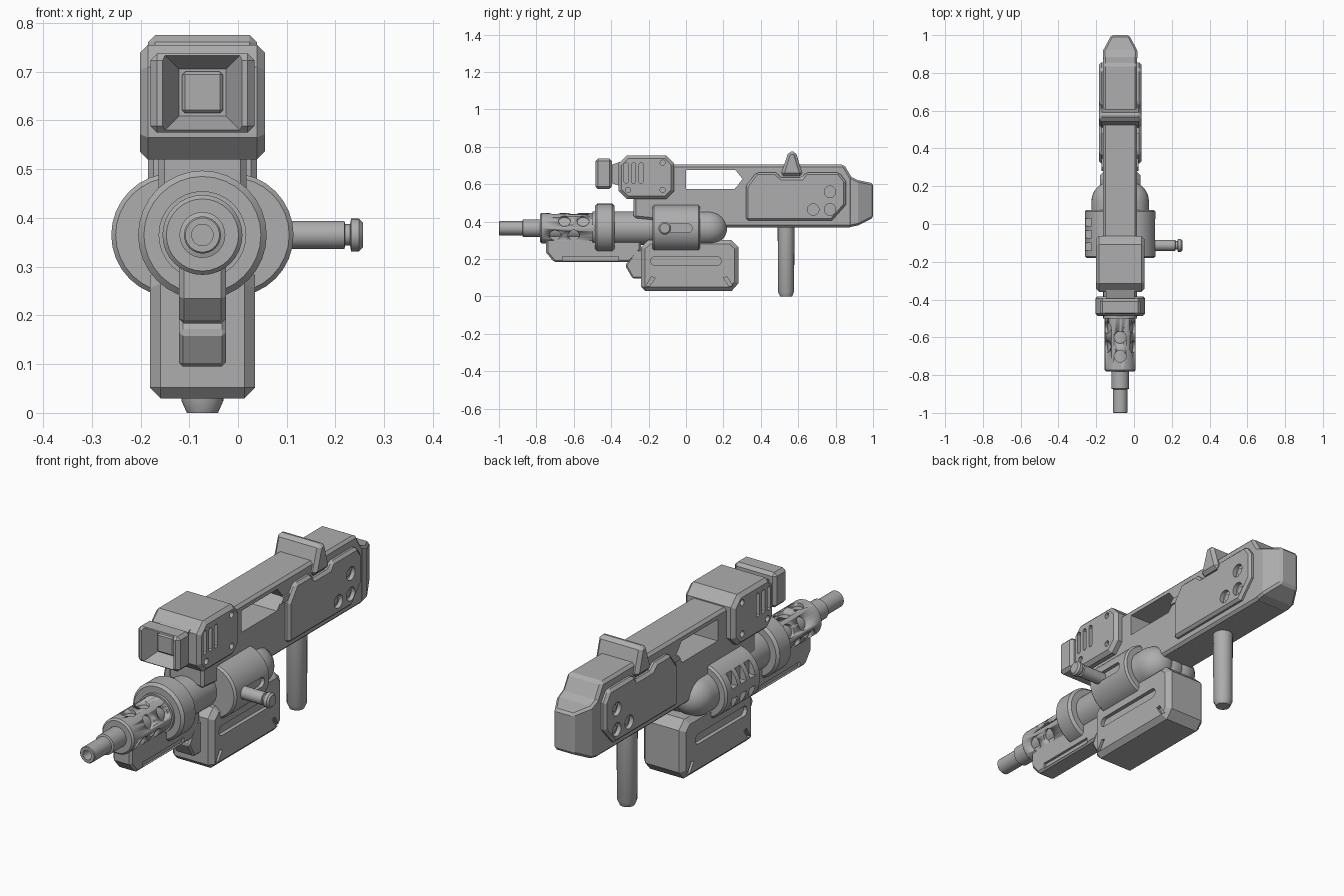
import bpy, bmesh, math
from mathutils import Vector, Matrix

cube = bpy.data.objects.get("Cube")
if cube:
    bpy.data.objects.remove(cube, do_unlink=True)

CX, CZ = -0.073, 0.365          # centre plane and barrel axis

grey = bpy.data.materials.new("gunmetal_grey")
grey.use_nodes = True
GREY = (0.42, 0.42, 0.42, 1)
grey.diffuse_color = GREY
grey.node_tree.nodes["Principled BSDF"].inputs["Base Color"].default_value = GREY


def apply(ob, mod):
    bpy.context.view_layer.objects.active = ob
    bpy.ops.object.modifier_apply(modifier=mod.name)


def finish(name, bm, bevel=0, smooth=False):
    bmesh.ops.remove_doubles(bm, verts=bm.verts, dist=1e-5)
    bmesh.ops.recalc_face_normals(bm, faces=bm.faces)
    me = bpy.data.meshes.new(name)
    bm.to_mesh(me)
    bm.free()
    ob = bpy.data.objects.new(name, me)
    bpy.context.collection.objects.link(ob)
    me.materials.append(grey)
    if bevel:
        mod = ob.modifiers.new("bevel", 'BEVEL')
        mod.width, mod.segments, mod.limit_method = bevel, 1, 'ANGLE'
        mod.angle_limit = math.radians(50)
        apply(ob, mod)
    if smooth:
        bpy.ops.object.select_all(action='DESELECT')
        ob.select_set(True)
        bpy.context.view_layer.objects.active = ob
        bpy.ops.object.shade_smooth_by_angle(angle=math.radians(30))
    return ob


def prism(name, pts, x0, x1, bevel=0):
    """Side outline (y, z) extruded from x0 to x1."""
    bm = bmesh.new()
    face = bm.faces.new([bm.verts.new((x0, y, z)) for y, z in pts])
    ext = bmesh.ops.extrude_face_region(bm, geom=[face])
    verts = [v for v in ext["geom"] if isinstance(v, bmesh.types.BMVert)]
    bmesh.ops.translate(bm, verts=verts, vec=(x1 - x0, 0, 0))
    return finish(name, bm, bevel)


def slab(name, pts, half, bevel=0):
    return prism(name, pts, CX - half, CX + half, bevel)


def rect(y0, y1, z0, z1):
    return [(y0, z0), (y1, z0), (y1, z1), (y0, z1)]


def octagon(y0, y1, z0, z1, c):
    return [(y0 + c, z0), (y1 - c, z0), (y1, z0 + c), (y1, z1 - c),
            (y1 - c, z1), (y0 + c, z1), (y0, z1 - c), (y0, z0 + c)]


def capsule(y, z, length, r, upright=False, n=16):
    pts = []
    for i in range(n):
        a = (i + 0.5) * math.tau / n
        u, v = r * math.cos(a), r * math.sin(a)
        u += math.copysign(length / 2, u)
        pts.append((y - v, z + u) if upright else (y + u, z + v))
    return pts


def lathe(name, profile, origin, axis, n=32):
    """Spin (distance, radius) profile round an axis."""
    bm = bmesh.new()
    verts = [bm.verts.new((r, 0, d)) for d, r in profile]
    edges = [bm.edges.new(p) for p in zip(verts, verts[1:])]
    bmesh.ops.spin(bm, geom=verts + edges, cent=(0, 0, 0), axis=(0, 0, 1),
                   angle=math.tau, steps=n)
    rot = Vector((0, 0, 1)).rotation_difference(Vector(axis)).to_matrix().to_4x4()
    bm.transform(Matrix.Translation(origin) @ rot)
    return finish(name, bm, smooth=True)


def cut(ob, *cutters):
    for c in cutters:
        mod = ob.modifiers.new("cut", 'BOOLEAN')
        mod.operation, mod.solver, mod.object = 'DIFFERENCE', 'EXACT', c
        apply(ob, mod)
        bpy.data.objects.remove(c, do_unlink=True)


def cut_sides(ob, outlines, floor):
    """Sink outlines into both flanks, down to a half width."""
    for pts in outlines:
        for s in (-1, 1):
            cut(ob, prism("cutter", pts, CX + s * floor, CX + s * 0.3))


# Long receiver with window
body = slab("receiver", [(-.28, .42), (.2, .37), (.89, .37), (.89, .63), (.845, .705), (-.28, .705)], .09, .012)
cut(body, slab("cutter", [(0, .575), (.26, .575), (.305, .625), (.265, .675), (0, .675)], .3))

# Tapered butt
bm = bmesh.new()
rings = [[bm.verts.new((CX + sx * w, y, z)) for sx, z in ((-1, lo), (1, lo), (1, hi), (-1, hi))]
         for y, w, lo, hi in ((.87, .092, .37, .645), (.92, .09, .38, .622), (1, .047, .42, .605))]
for a, b in zip(rings, rings[1:]):
    for i in range(4):
        bm.faces.new((a[i], a[i - 1], b[i - 1], b[i]))
bm.faces.new(rings[0])
bm.faces.new(rings[-1])
finish("butt", bm, .01)

# Side panels with three round recesses
panel = slab("side_panels", [(.32, .406), (.78, .406), (.855, .49), (.855, .615), (.82, .663), (.64, .663),
                             (.62, .636), (.51, .636), (.48, .663), (.375, .663), (.32, .59)], .112, .012)
cut_sides(panel, [capsule(y, z, 0, .031, n=20) for y, z in ((.77, .56), (.77, .465), (.68, .465))], .093)
for s in (-1, 1):
    for y, z in ((.77, .56), (.77, .465), (.68, .465)):
        prism("recess_stud", capsule(y, z, 0, .017), CX + s * .085, CX + s * .098)
    prism("panel_lip", [(.28, .6), (.36, .6), (.36, .625), (.3, .625)], CX + s * .08, CX + s * .098)

# Rear sight saddle
slab("rear_sight", [(.505, .645), (.625, .645), (.587, .775), (.548, .775)], .112, .015)

# Sight housing
scope = slab("sight_housing", octagon(-.36, -.063, .52, .755, .045), .128, .016)
cut_sides(scope, [capsule(y, .66, .09, .011, True, 8) for y in (-.32, -.28, -.24)]
          + [capsule(y, z, 0, .014) for y, z in ((-.125, .715), (-.125, .57), (-.31, .57))], .108)

# Sight hood with stepped square funnel
slab("sight_neck", [(-.41, .61), (-.35, .59), (-.35, .72), (-.41, .70)], .075)
hood = slab("sight_hood", rect(-.485, -.395, .575, .737), .107, .014)
bm = bmesh.new()
bmesh.ops.create_cone(bm, cap_ends=True, segments=4, radius1=.122, radius2=.068, depth=.08,
                      matrix=Matrix.Translation((CX, -.455, .657)) @ Matrix.Rotation(-math.pi / 2, 4, 'X')
                      @ Matrix.Rotation(math.pi / 4, 4, 'Z'))
cut(hood, finish("cutter", bm))
slab("sight_lens", rect(-.43, -.4, .615, .70), .042, .006)

# Barrel, hollow at the muzzle
lathe("barrel", [(-.93, 0), (-.93, .022), (-1, .022), (-1, .035), (-.997, .038), (-.875, .038), (-.872, .047),
                 (-.76, .047), (-.76, .066), (0, .066), (0, 0)], (CX, 0, CZ), (0, 1, 0))
lathe("rear_barrel", [(-.5, 0), (-.5, .09), (-.1, .09), (-.1, 0)], (CX, 0, CZ), (0, 1, 0))
shroud = lathe("barrel_shroud", [(-.78, 0), (-.78, .074), (-.772, .082), (-.45, .082), (-.45, 0)],
               (CX, 0, CZ), (0, 1, 0))
for k in range(6):
    a = math.radians(30 + 60 * k)
    out = Vector((math.cos(a), 0, math.sin(a)))
    for y in (-.65, -.55) if k % 2 == 0 else (-.7, -.6):
        cut(shroud, lathe("cutter", [(.06, 0), (.06, .032), (.12, .032), (.12, 0)], (CX, y, CZ), out, 20))
lathe("collar", [(-.487, 0), (-.487, .12), (-.475, .132), (-.395, .132), (-.383, .12), (-.383, 0)],
      (CX, 0, CZ), (0, 1, 0))

# Twin drum with domed rear
DOME = [(.12 + .1 * math.sin(t), .092 * math.cos(t)) for t in (i * math.pi / 16 for i in range(8))]
for dx in (-.06, 0, .06):
    drum = lathe("drum", [(-.18, 0), (-.18, .118), (-.171, .127), (.066, .127), (.075, .118), (.075, .092)]
                 + DOME + [(.22, 0)], (CX + dx, 0, CZ), (0, 1, 0))
    if dx < 0:
        for y in (-.12, -.055, .01):
            for z in (CZ - .055, CZ + .055):
                cut(drum, prism("cutter", rect(y - .02, y + .02, z - .032, z + .032), -.3, -.225))
    if dx > 0:
        cut(drum, prism("cutter", capsule(-.055, CZ, .13, .023), .095, .2))
slab("drum_bridge", rect(-.18, .075, CZ - .127, CZ + .127), .06)

# Charging handle
lathe("charging_handle", [(.05, 0), (.05, .029), (.218, .029), (.22, .022), (.23, .022), (.232, .034),
                          (.248, .034), (.256, .026), (.256, 0)], (0, -.113, CZ), (1, 0, 0), 20)

# Handguard under the barrel
guard = slab("handguard", [(-.748, .235), (-.705, .183), (-.3, .183), (-.24, .25), (-.24, .34), (-.748, .34)], .048, .01)
cut_sides(guard, [rect(-.66, -.36, .19, .215)], .036)
slab("magazine_catch", [(-.325, .165), (-.285, .095), (-.22, .095), (-.22, .25), (-.27, .25)], .048, .008)

# Magazine box with long groove and corner notches
mag = slab("magazine", [(-.24, .03), (.245, .03), (.28, .07), (.28, .265), (.24, .303), (-.2, .303), (-.24, .265)],
           .108, .022)
notch = [[(y, .055), (y + s * .02, .055), (y + s * .05, .1), (y + s * .03, .105)] for y, s in ((-.215, 1), (.25, -1))]
cut_sides(mag, [capsule(0, .19, .33, .024, n=12)] + notch, .09)

# Grip post
lathe("grip_post", [(0, 0), (0, .032), (.025, .043), (.4, .045), (.4, 0)], (CX, .535, 0), (0, 0, 1), 20)
